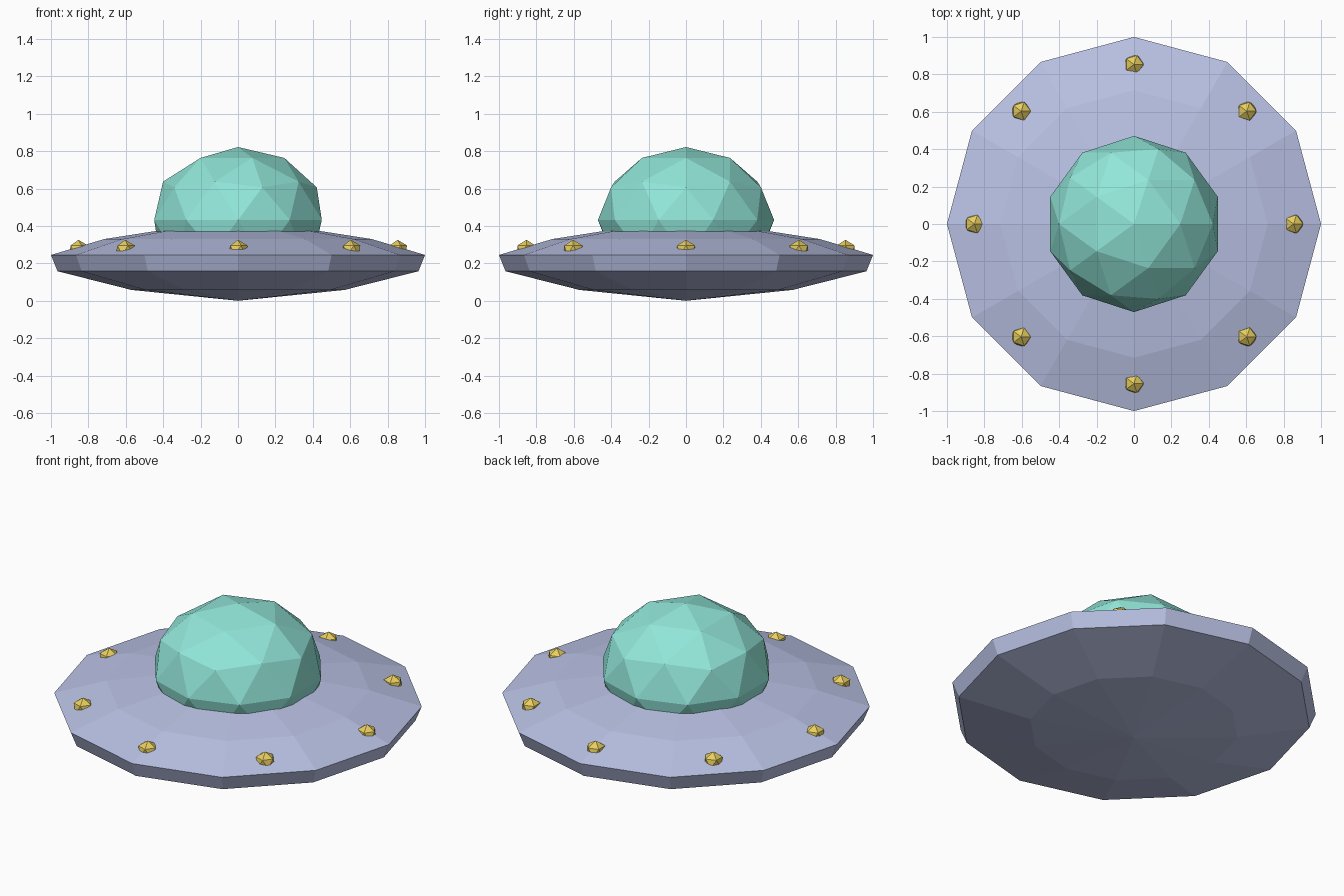
import bpy, bmesh, math
from mathutils import Matrix

if "Cube" in bpy.data.objects:
    bpy.data.objects.remove(bpy.data.objects["Cube"])


def material(name, color):
    m = bpy.data.materials.new(name)
    m.diffuse_color = (*color, 1.0)
    m.use_nodes = True
    m.node_tree.nodes["Principled BSDF"].inputs["Base Color"].default_value = m.diffuse_color
    return m


HULL = material("lavender metal", (0.49, 0.54, 0.78))
GLASS = material("aqua glass", (0.285, 0.79, 0.69))
GOLD = material("gold lamp", (0.86, 0.66, 0.125))


def finish(bm, name, mat):
    bmesh.ops.recalc_face_normals(bm, faces=bm.faces[:])
    mesh = bpy.data.meshes.new(name)
    bm.to_mesh(mesh)
    bm.free()
    mesh.materials.append(mat)
    obj = bpy.data.objects.new(name, mesh)
    bpy.context.collection.objects.link(obj)
    return obj


def lathe(name, profile, sides, mat):
    """Revolve (radius, z) points from one pole to the other into flat facets."""
    bm = bmesh.new()
    rings = []
    for r, z in profile:
        n = sides if r > 0 else 1
        rings.append([bm.verts.new((r * math.cos(2 * math.pi * i / sides),
                                    r * math.sin(2 * math.pi * i / sides), z))
                      for i in range(n)])
    for a, b in zip(rings, rings[1:]):
        for i in range(sides):
            j = (i + 1) % sides
            quad = [a[i % len(a)], a[j % len(a)], b[j % len(b)], b[i % len(b)]]
            bm.faces.new(list(dict.fromkeys(quad)))
    return finish(bm, name, mat)


def faceted_ball(name, subdivisions, radius, height, center, mat):
    bm = bmesh.new()
    bmesh.ops.create_icosphere(
        bm, subdivisions=subdivisions, radius=1,
        matrix=Matrix.Translation(center) @ Matrix.Diagonal((radius, radius, height, 1)))
    return finish(bm, name, mat)


# Twelve-sided saucer
lathe("saucer_hull",
      [(0, 0), (0.57, 0.058), (0.965, 0.158), (1.0, 0.245), (0.715, 0.33), (0.42, 0.376), (0, 0.39)],
      12, HULL)

# Faceted cockpit dome sunk into the hull
faceted_ball("cockpit_dome", 2, 0.471, 0.39, (0, 0, 0.432), GLASS)

# Eight lamps half sunk around the rim
for i in range(8):
    a = i * math.pi / 4
    faceted_ball(f"rim_lamp_{i + 1}", 1, 0.057, 0.055,
                 (0.853 * math.cos(a), 0.853 * math.sin(a), 0.271), GOLD)
